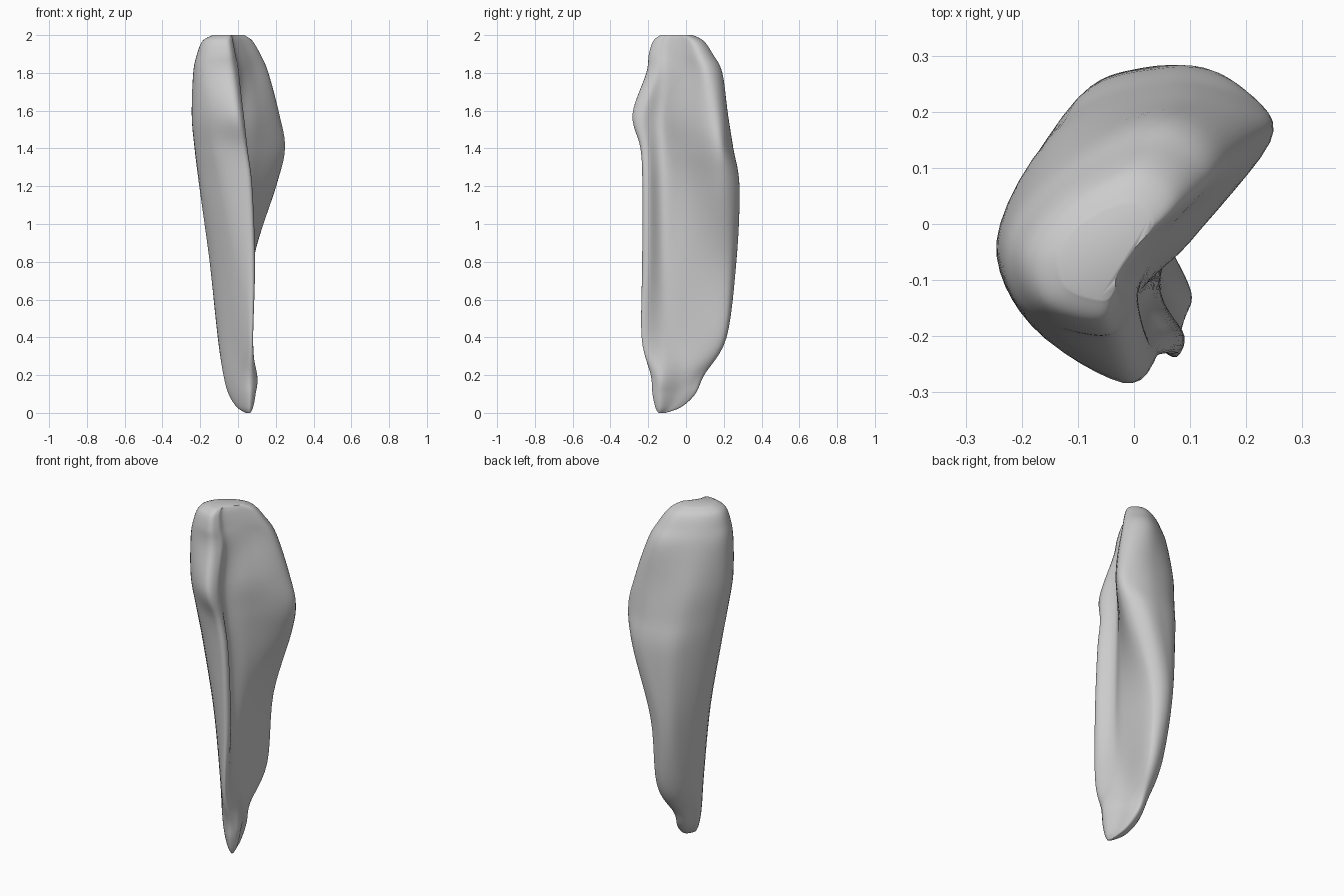
import bpy
import bmesh
from mathutils import Vector

cube = bpy.data.objects.get("Cube")
if cube:
    bpy.data.objects.remove(cube, do_unlink=True)

# Lengthwise rails of the shell: (x, y) at each height
HEIGHTS = (.2, .4, .8, 1.2, 1.4, 1.58, 1.8)
RAILS = {
    "front_edge": ((.055, -.185), (.06, -.23), (.06, -.23), (.04, -.23), (.01, -.24), (-.02, -.283), (-.05, -.21)),
    "front_lip": ((.09, -.165), (.08, -.21), (.09, -.2), (.075, -.2), (.05, -.21), (.03, -.23), (0, -.165)),
    "groove": ((.1, -.12), (.055, -.12), (.045, -.12), (.03, -.12), (.015, -.125), (.005, -.13), (.012, -.1)),
    "hollow": ((.06, -.03), (.045, -.02), (.065, -.02), (.09, -.01), (.1, -.02), (.1, -.03), (.08, 0)),
    "wing_edge": ((.035, .05), (.06, .16), (.08, .19), (.2, .17), (.243, .15), (.215, .125), (.16, .1)),
    "wing_rim": ((.01, .095), (.035, .212), (.043, .255), (.155, .265), (.205, .22), (.18, .2), (.12, .172)),
    "back": ((-.03, .08), (-.025, .2), (-.03, .262), (.045, .28), (.06, .25), (.05, .22), (.02, .188)),
    "back_side": ((-.06, .03), (-.08, .13), (-.095, .205), (-.1, .225), (-.12, .19), (-.14, .155), (-.145, .1)),
    "side": ((-.075, -.03), (-.105, 0), (-.15, .02), (-.205, 0), (-.23, -.015), (-.245, -.03), (-.235, -.03)),
    "front_side": ((-.015, -.125), (-.025, -.13), (-.05, -.15), (-.1, -.17), (-.14, -.18), (-.175, -.187), (-.195, -.16)),
}


def spline(a, b, c, d, t):
    """Smooth curve from b to c."""
    return b + .5 * t * (c - a + t * (2 * a - 5 * b + 4 * c - d + t * (3 * (b - c) + d - a)))


def refine(items, steps, closed):
    """Resample a row of points along a smooth curve."""
    n = len(items)
    pick = (lambda i: items[i % n]) if closed else (lambda i: items[max(0, min(n - 1, i))])
    out = [spline(*(pick(i + k) for k in (-1, 0, 1, 2)), s / steps)
           for i in range(n if closed else n - 1) for s in range(steps)]
    return out if closed else out + [items[-1].copy()]


def shrink(ring, centre, factor, z):
    """Copy a ring scaled towards a centre, for the rounded ends."""
    centre = Vector(centre)
    return [Vector((*(centre + (p.xy - centre) * factor), z)) for p in ring]


# Control rings, closed off by a rounded tip and a leaning, flattened crown
rings = [[Vector((*rail[i], z)) for rail in RAILS.values()] for i, z in enumerate(HEIGHTS)]
lower = [shrink(rings[0], (.06, -.14), f, z) for f, z in ((.13, 0), (.48, .03), (.8, .1))]
upper = [shrink(rings[-1], c, f, z) for c, f, z in (
    ((-.11, -.125), .84, 1.9), ((-.09, -.1), .66, 1.97), ((-.06, -.08), .42, 2))]
rings = lower + rings + upper

# Smooth the rails lengthwise, then each ring around
rails = [refine(list(rail), 6, False) for rail in zip(*rings)]
rows = [refine(list(ring), 6, True) for ring in zip(*rails)]

# Skin the rings
bm = bmesh.new()
grid = [[bm.verts.new(p) for p in row] for row in rows]
n = len(grid[0])
for a, b in zip(grid, grid[1:]):
    for i in range(n):
        j = (i + 1) % n
        bm.faces.new((a[i], a[j], b[j], b[i]))
bm.faces.new(grid[0][::-1])
bm.faces.new(grid[-1])
bmesh.ops.recalc_face_normals(bm, faces=bm.faces)
mesh = bpy.data.meshes.new("curved_shell")
bm.to_mesh(mesh)
bm.free()
shell = bpy.data.objects.new("curved_shell", mesh)
bpy.context.collection.objects.link(shell)

# Plain grey material
grey = bpy.data.materials.new("plain_grey")
grey.use_nodes = True
grey.diffuse_color = (.6, .6, .6, 1)
grey.node_tree.nodes["Principled BSDF"].inputs["Base Color"].default_value = (.6, .6, .6, 1)
mesh.materials.append(grey)

bpy.context.view_layer.objects.active = shell
shell.select_set(True)
bpy.ops.object.shade_smooth_by_angle(angle=1.2)
